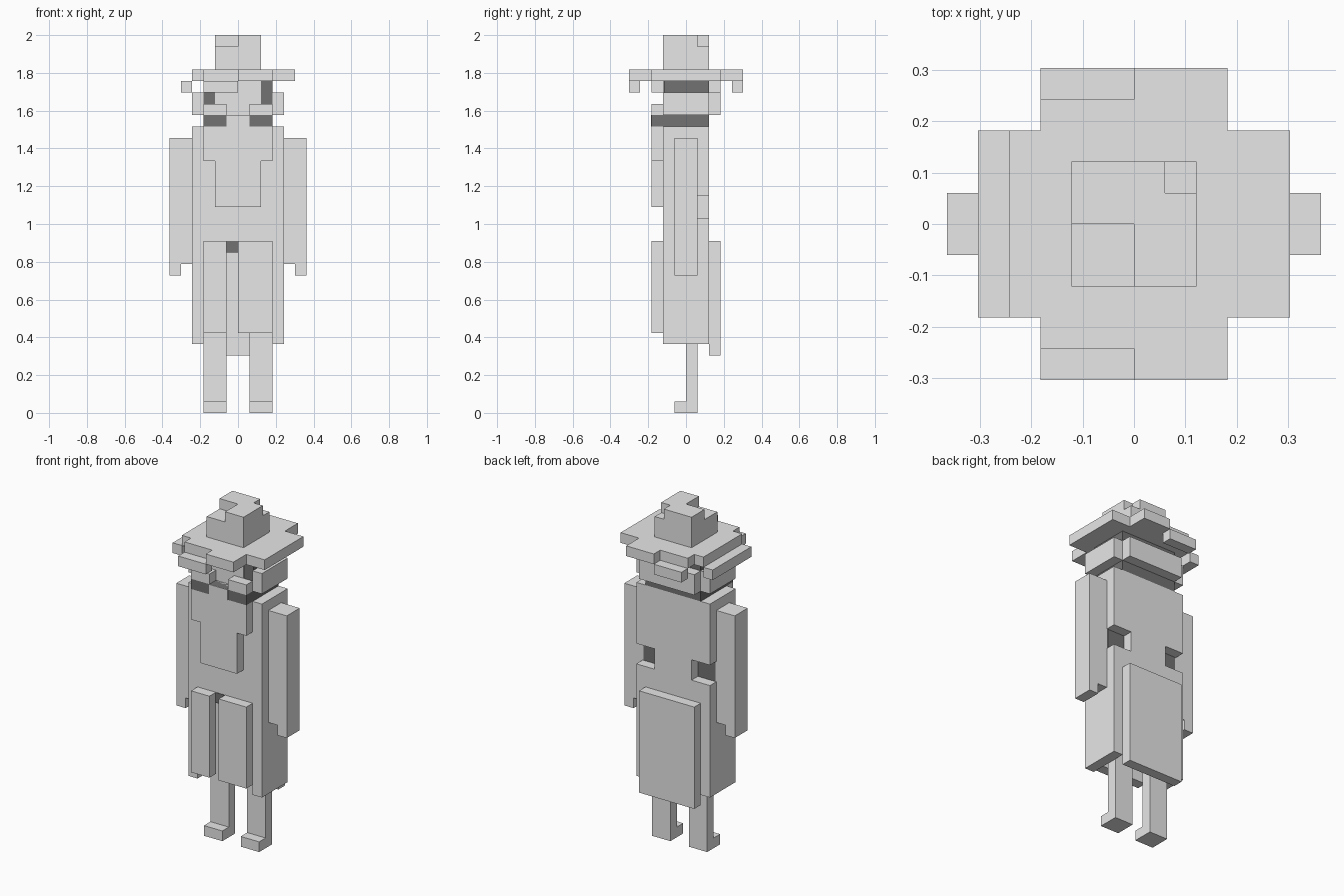
import bpy
import bmesh
from mathutils import Matrix, Vector

cube = bpy.data.objects.get("Cube")
if cube:
    bpy.data.objects.remove(cube, do_unlink=True)

U = 2 / 33  # one block


def material(name, value):
    mat = bpy.data.materials.new(name)
    mat.use_nodes = True
    mat.diffuse_color = (value, value, value, 1)
    mat.node_tree.nodes["Principled BSDF"].inputs["Base Color"].default_value = mat.diffuse_color
    return mat


GREY = material("light grey", 0.8)
DARK = material("dark grey", 0.17)


def part(name, *boxes, mat=GREY, mirror=False):
    """One object from blocks given as (x0, x1, y0, y1, z0, z1) in block units."""
    bm = bmesh.new()
    for x0, x1, y0, y1, z0, z1 in boxes:
        spans = [(x0, x1)] + ([(-x1, -x0)] if mirror else [])
        for a, b in spans:
            mid = Vector((a + b, y0 + y1, z0 + z1)) * U / 2
            size = Vector((b - a, y1 - y0, z1 - z0)) * U
            bmesh.ops.create_cube(bm, size=1, matrix=Matrix.LocRotScale(mid, None, size))
    mesh = bpy.data.meshes.new(name)
    bm.to_mesh(mesh)
    bm.free()
    mesh.materials.append(mat)
    obj = bpy.data.objects.new(name, mesh)
    bpy.context.collection.objects.link(obj)
    return obj


# Legs with toes pointing forward
part("legs", (1, 3, 0, 1, 0, 14), mirror=True)
part("feet", (1, 3, -1, 0, 0, 1), mirror=True)

# Coat: upper body with notches at the back corners, open skirt below
part("coat_front", (-4, 4, -2, 1, 15, 25))
part("coat_back", (-4, 4, 1, 2, 19, 25), (-2, 2, 1, 2, 17, 19), (-4, 4, 1, 2, 15, 17))
part("coat_notch_linings", (2, 3.9, 0.9, 1.02, 17, 19), mat=DARK, mirror=True)
part("coat_skirt_sides", (3, 4, -2, 2, 6, 15), mirror=True)
part("coat_back_panel", (-3, 3, 2, 3, 5, 15))
part("coat_front_panels", (-3, -1, -3, -2, 7, 15), (0, 3, -3, -2, 7, 15))
part("belt_gap", (-1, 0, -2.05, -1, 14, 15), mat=DARK)

# Long beard over the chest
part("beard", (-3, 3, -3, -2, 22, 25), (-2, 2, -3, -2, 18, 22))

# Arms ending in narrow hands
part("arms", (4, 6, -1, 1, 13, 24), (5, 6, -1, 1, 12, 13), mirror=True)

# Neck, head and face
part("neck", (-3, 3, -3, 2, 25, 26), mat=DARK)
part("chin", (-1, 1, -3.05, -2, 25, 26))
part("head", (-3, 3, -1.9, 2, 26, 29), mat=DARK)
part("face", (-2, 2, -2, -1, 26, 29))
part("moustache", (1, 3, -3, -2, 26, 27), mirror=True)
part("hair_sides", (3, 4, -2, 2, 26, 28), mirror=True)
part("hair_back", (-3, 3, 2, 3, 26, 28))

# Hat brim, drooping along one side
part("hat_brim", (-4, 5, -3, 3, 29, 30), (-3, 3, -4, -3, 29, 30), (-3, 3, 3, 4, 29, 30),
     (0, 3, -5, -4, 29, 30), (0, 3, 4, 5, 29, 30))
part("hat_brim_droop", (-5, -4, -3, 3, 28, 29), (-3, 0, -5, -4, 28, 29), (-3, 0, 4, 5, 28, 29))

# Hat crown with a dented top
part("hat_crown", (-2, 2, -2, 2, 30, 32), (0, 2, -2, 1, 32, 33),
     (-2, 0, 0, 1, 32, 33), (-2, 1, 1, 2, 32, 33))
